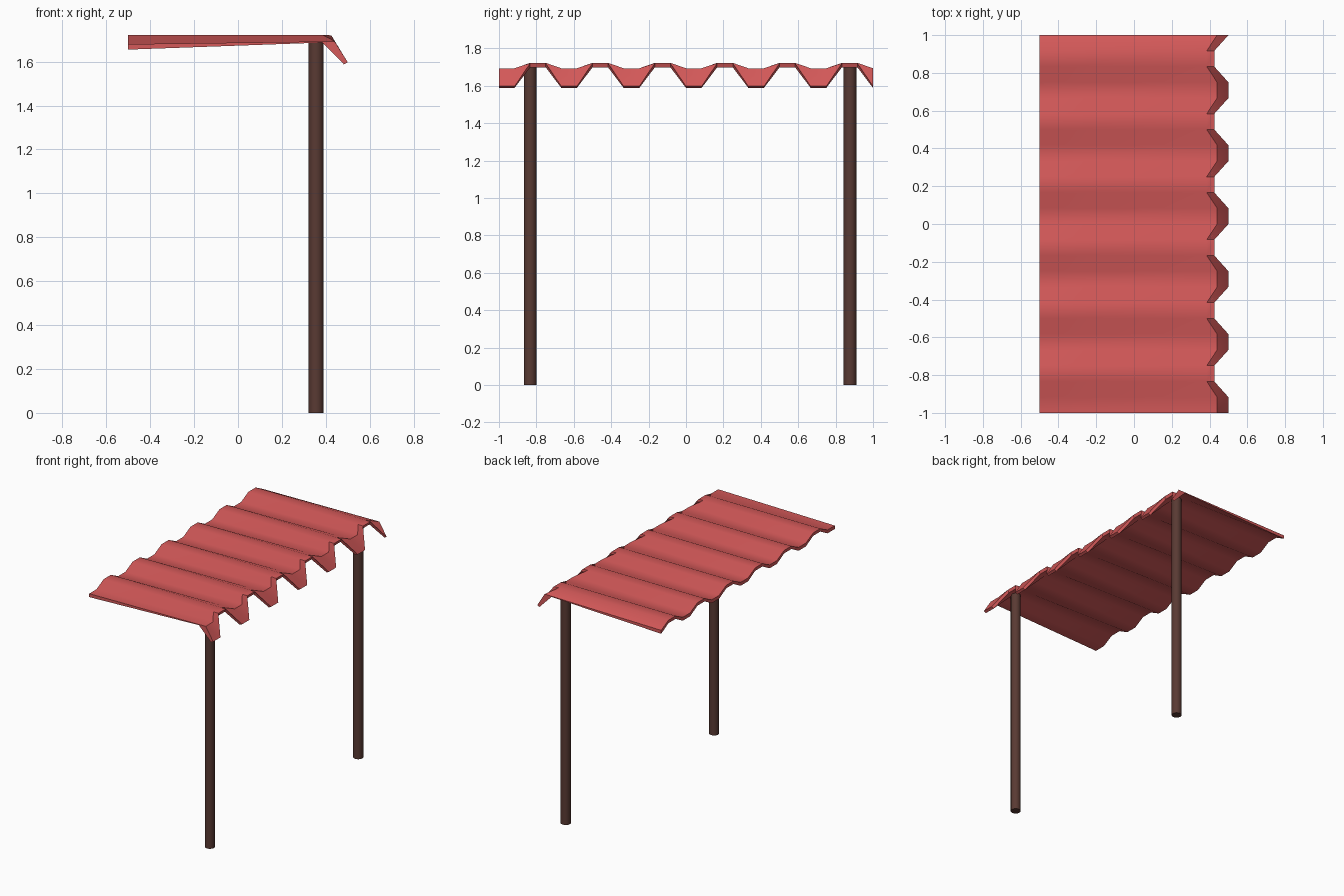
import bpy, bmesh, math

cube = bpy.data.objects.get("Cube")
if cube:
    bpy.data.objects.remove(cube, do_unlink=True)


def material(name, color):
    mat = bpy.data.materials.new(name)
    mat.use_nodes = True
    mat.diffuse_color = (*color, 1)
    mat.node_tree.nodes["Principled BSDF"].inputs["Base Color"].default_value = (*color, 1)
    return mat


def finish(obj, mat, angle):
    obj.data.materials.append(mat)
    bpy.ops.object.select_all(action="DESELECT")
    obj.select_set(True)
    bpy.context.view_layer.objects.active = obj
    bpy.ops.object.shade_smooth_by_angle(angle=math.radians(angle))


red = material("canopy red", (0.66, 0.1, 0.1))
brown = material("dark brown wood", (0.1, 0.042, 0.033))

# Closed (x, z) slab sections: valleys end in a drooping tongue, ridges stop short
valley = [(-0.5, 1.68), (0.44, 1.693), (0.5, 1.597),
          (0.482, 1.588), (0.385, 1.687), (-0.5, 1.655)]
ridge = [(-0.5, 1.722), (0.385, 1.722), (0.425, 1.72),
         (0.418, 1.698), (0.375, 1.7), (-0.5, 1.7)]

# Corrugated canopy: two valley sections, then two ridge sections, repeated
bm = bmesh.new()
steps = 24
rings = []
for k in range(steps + 1):
    section = valley if k % 4 < 2 else ridge
    y = -1 + 2 * k / steps
    rings.append([bm.verts.new((x, y, z)) for x, z in section])
count = len(valley)
for a, b in zip(rings, rings[1:]):
    for i in range(count):
        j = (i + 1) % count
        bm.faces.new((a[i], a[j], b[j], b[i]))
# End caps, split into quads across the slab thickness
for ring in (rings[0], rings[-1]):
    for i in range(2):
        bm.faces.new((ring[i], ring[i + 1], ring[count - 2 - i], ring[count - 1 - i]))
bmesh.ops.recalc_face_normals(bm, faces=bm.faces)
mesh = bpy.data.meshes.new("canopy")
bm.to_mesh(mesh)
bm.free()
canopy = bpy.data.objects.new("canopy", mesh)
bpy.context.collection.objects.link(canopy)
finish(canopy, red, 40)

# Round support poles under the drooping edge
pole_height = 1.705
for name, y in (("right_pole", -0.833), ("left_pole", 0.877)):
    bpy.ops.mesh.primitive_cylinder_add(
        vertices=16, radius=0.034, depth=pole_height,
        location=(0.356, y, pole_height / 2))
    pole = bpy.context.object
    pole.name = name
    finish(pole, brown, 40)
